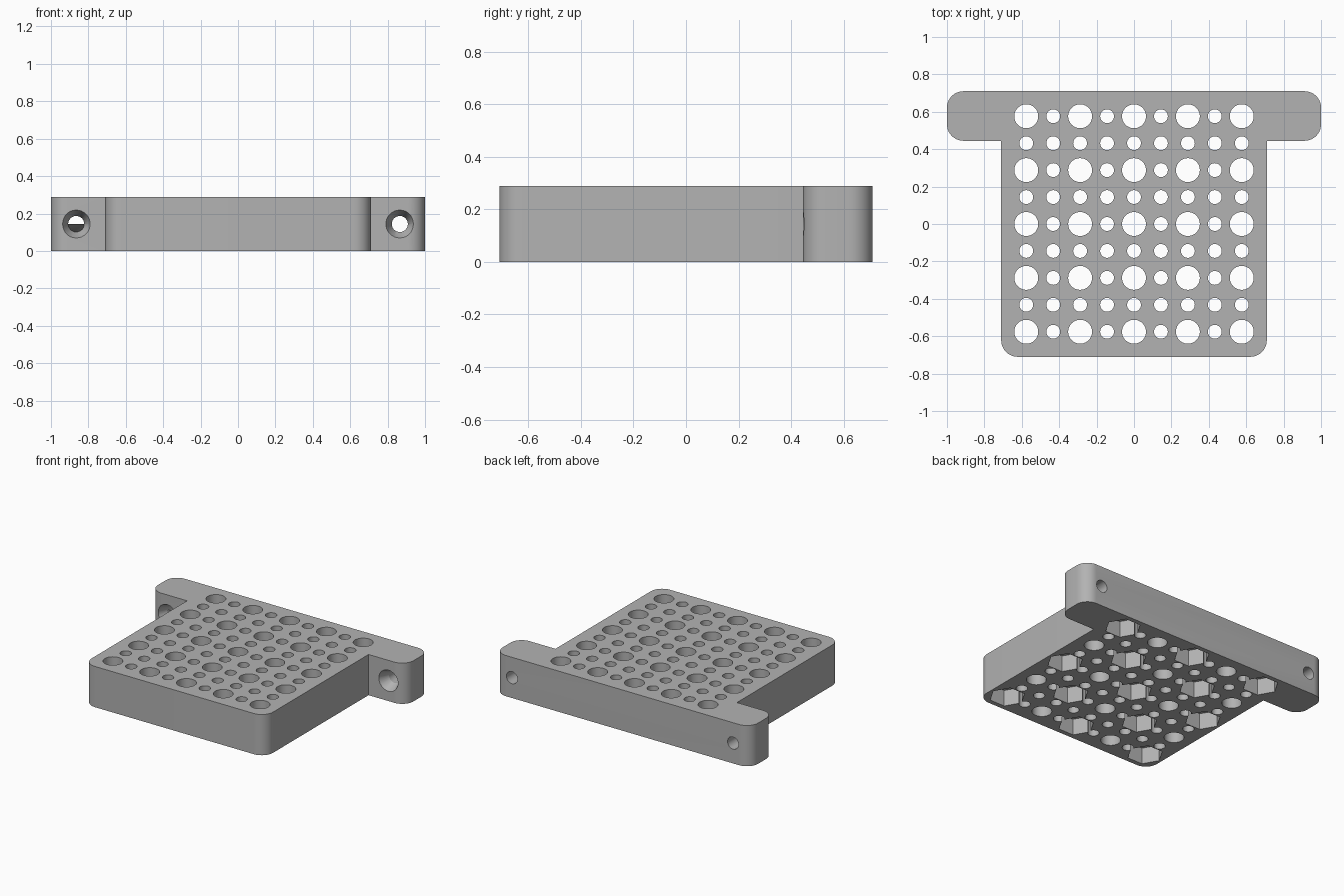
import bpy
import bmesh
from math import pi, cos, sin, radians
from mathutils import Matrix, Vector

cube = bpy.data.objects.get("Cube")
if cube:
    bpy.data.objects.remove(cube, do_unlink=True)

HEIGHT = 0.288
PITCH = 0.144
FILLET = 0.088
BODY_X, BACK_Y, EAR_Y = 0.71, 0.71, 0.445

grey = bpy.data.materials.new("plain grey")
grey.use_nodes = True
grey.diffuse_color = (0.45, 0.45, 0.45, 1)
grey.node_tree.nodes["Principled BSDF"].inputs["Base Color"].default_value = grey.diffuse_color


def make_object(name, bm):
    mesh = bpy.data.meshes.new(name)
    bmesh.ops.recalc_face_normals(bm, faces=bm.faces)
    bm.to_mesh(mesh)
    bm.free()
    mesh.materials.append(grey)
    obj = bpy.data.objects.new(name, mesh)
    bpy.context.collection.objects.link(obj)
    return obj


def add_cone(bm, centre, r1, r2, depth, sides, turn=Matrix()):
    bmesh.ops.create_cone(bm, cap_ends=True, segments=sides, radius1=r1, radius2=r2,
                          depth=depth, matrix=Matrix.Translation(centre) @ turn)


def arc(cx, cy, start):
    """Quarter-round corner, counter-clockwise from the start angle."""
    return [(cx + FILLET * cos(radians(start + a)), cy + FILLET * sin(radians(start + a)))
            for a in range(0, 91, 9)]


# T-shaped plate: right half of the outline, mirrored and extruded
half = (arc(BODY_X - FILLET, -BACK_Y + FILLET, -90) + [(BODY_X, EAR_Y)]
        + arc(1 - FILLET, EAR_Y + FILLET, -90) + arc(1 - FILLET, BACK_Y - FILLET, 0))
outline = half + [(-x, y) for x, y in reversed(half)]
bm = bmesh.new()
face = bm.faces.new([bm.verts.new((x, y, 0)) for x, y in outline])
top = bmesh.ops.extrude_face_region(bm, geom=[face])["geom"]
bmesh.ops.translate(bm, vec=(0, 0, HEIGHT), verts=[v for v in top if isinstance(v, bmesh.types.BMVert)])
plate = make_object("mounting_plate", bm)

# Grid of alternating large and small through holes, hex nut pockets below
holes, pockets = bmesh.new(), bmesh.new()
for i in range(-4, 5):
    for j in range(-4, 5):
        centre = Vector((i * PITCH, j * PITCH, HEIGHT / 2))
        large = i % 2 == 0 and j % 2 == 0
        r = 0.064 if large else 0.037
        add_cone(holes, centre, r, r, 0.5, 40 if large else 28)
        if large and (i + j) % 4 == 0:
            hex_turn = Matrix.Rotation(pi / 6, 4, "Z")
            add_cone(pockets, (centre.x, centre.y, 0), 0.117, 0.117, 0.23, 6, hex_turn)

# Screw holes through the ears, with countersinks on the front
sinks = bmesh.new()
along_y = Matrix.Rotation(-pi / 2, 4, "X")
for x in (-0.865, 0.865):
    add_cone(holes, (x, 0.58, HEIGHT / 2), 0.043, 0.043, 0.5, 32, along_y)
    add_cone(sinks, (x, EAR_Y + 0.025, HEIGHT / 2), 0.0835, 0.043, 0.09, 32, along_y)

# Cut everything out of the plate
bpy.context.view_layer.objects.active = plate
plate.select_set(True)
for name, cutter_bm in (("holes", holes), ("nut_pockets", pockets), ("countersinks", sinks)):
    cutter = make_object(name + "_cutter", cutter_bm)
    cutter.hide_render = True
    mod = plate.modifiers.new(name, "BOOLEAN")
    mod.operation, mod.solver, mod.object = "DIFFERENCE", "EXACT", cutter
    bpy.ops.object.modifier_apply(modifier=mod.name)
    bpy.data.objects.remove(cutter, do_unlink=True)

bpy.ops.object.shade_smooth_by_angle(angle=radians(25))
